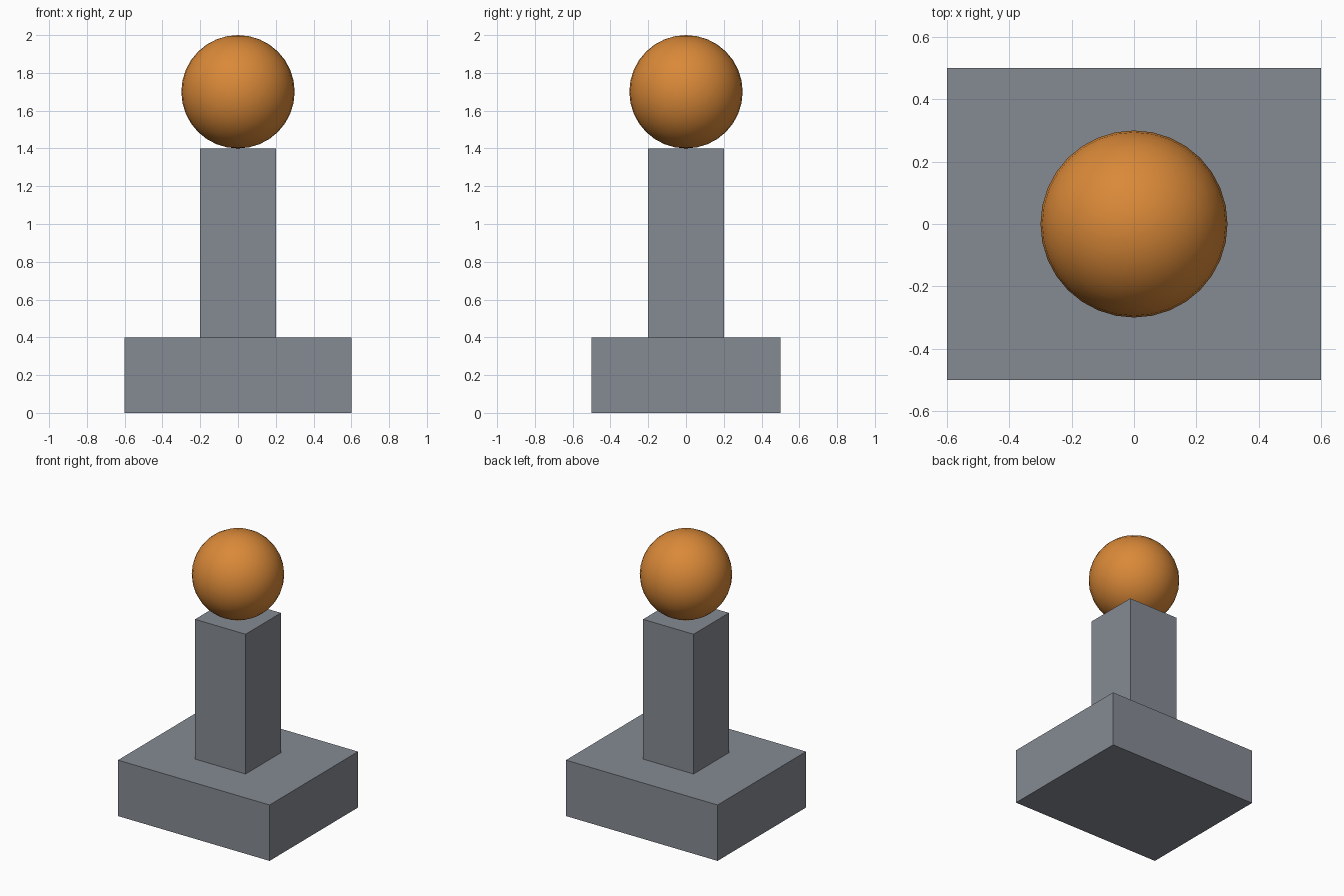
import bpy

if "Cube" in bpy.data.objects:
    bpy.data.objects.remove(bpy.data.objects["Cube"])


def material(name, rgb):
    mat = bpy.data.materials.new(name)
    mat.diffuse_color = (*rgb, 1.0)
    mat.use_nodes = True
    mat.node_tree.nodes["Principled BSDF"].inputs["Base Color"].default_value = mat.diffuse_color
    return mat


slate = material("slate", (0.235, 0.255, 0.29))
orange = material("orange", (0.70, 0.25, 0.04))


def box(name, size, bottom):
    """Centred slate box standing at height `bottom`."""
    bpy.ops.mesh.primitive_cube_add(size=1, location=(0, 0, bottom + size[2] / 2))
    ob = bpy.context.object
    ob.name = name
    ob.scale = size
    bpy.ops.object.transform_apply(location=False, rotation=False, scale=True)
    ob.data.materials.append(slate)
    return ob


# Plinth and square column
box("base", (1.2, 1.0, 0.4), 0.0)
box("column", (0.4, 0.4, 1.0), 0.4)

# Smooth ball resting on the column
bpy.ops.mesh.primitive_uv_sphere_add(segments=32, ring_count=16, radius=0.3,
                                     location=(0, 0, 1.7))
ball = bpy.context.object
ball.name = "ball"
bpy.ops.object.shade_smooth()
ball.data.materials.append(orange)
